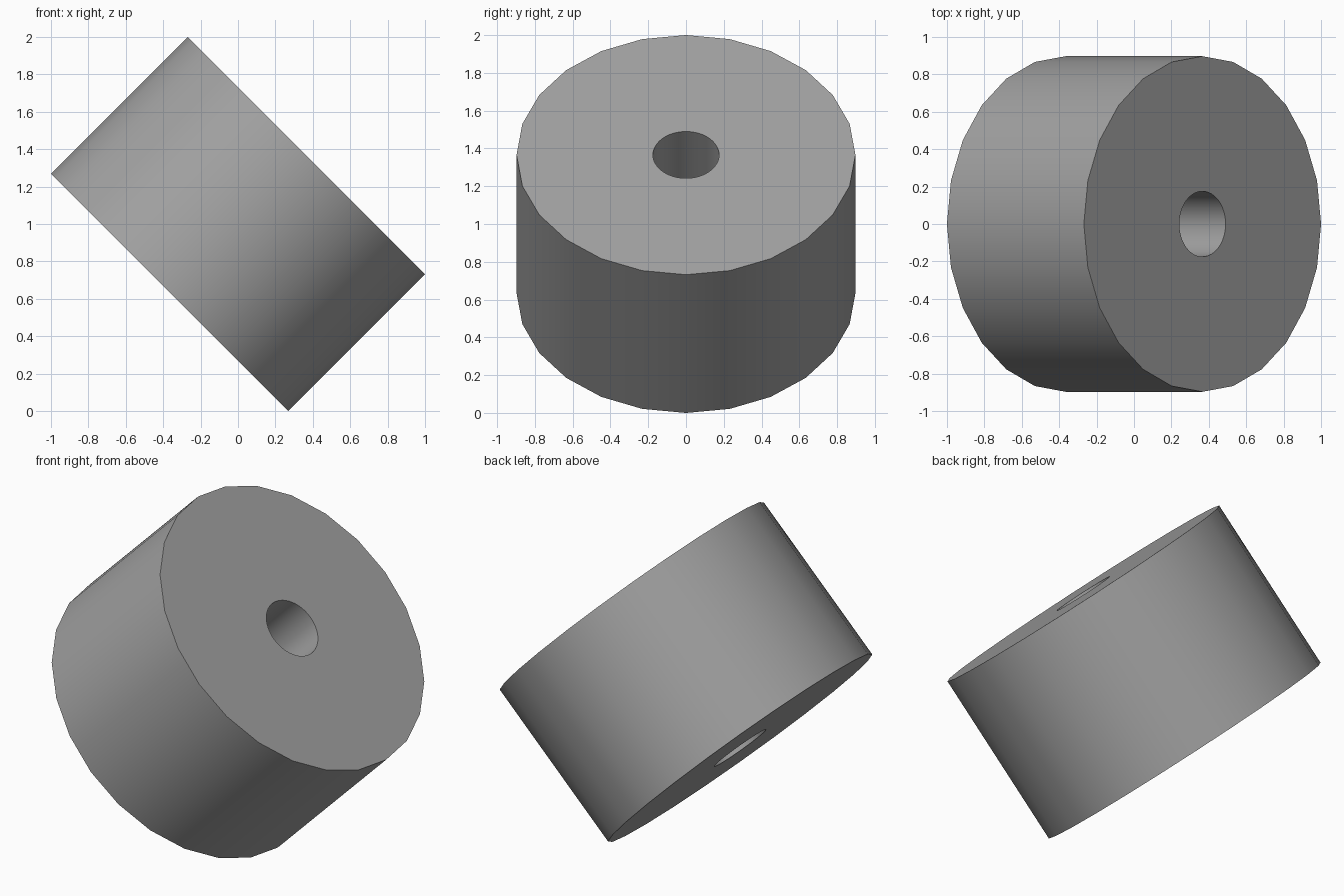
import bpy, bmesh, math
from mathutils import Matrix, Vector

if "Cube" in bpy.data.objects:
    bpy.data.objects.remove(bpy.data.objects["Cube"])

RADIUS, BORE, LENGTH = 0.897, 0.175, 1.035

grey = bpy.data.materials.new("plain grey")
grey.diffuse_color = (0.36, 0.36, 0.36, 1)
grey.use_nodes = True
grey.node_tree.nodes["Principled BSDF"].inputs["Base Color"].default_value = grey.diffuse_color


def ring(bm, radius, sides, z):
    """Closed loop of edges around the axis."""
    verts = [bm.verts.new((radius * math.cos(2 * math.pi * i / sides),
                           radius * math.sin(2 * math.pi * i / sides), z))
             for i in range(sides)]
    return [bm.edges.new((verts[i], verts[(i + 1) % sides])) for i in range(sides)]


bm = bmesh.new()
# flat end face: coarse rim with a fine round bore
edges = ring(bm, RADIUS, 24, -LENGTH / 2) + ring(bm, BORE, 48, -LENGTH / 2)
bmesh.ops.triangle_fill(bm, edges=edges, use_beauty=True, normal=Vector((0, 0, 1)))

# extrude the end face along the axis to make wall, bore and far end
out = bmesh.ops.extrude_face_region(bm, geom=bm.faces[:], use_keep_orig=True)
bmesh.ops.translate(bm, vec=(0, 0, LENGTH),
                    verts=[g for g in out["geom"] if isinstance(g, bmesh.types.BMVert)])
bmesh.ops.recalc_face_normals(bm, faces=bm.faces[:])

# tip the axis halfway between +x and +z, standing on its lower edge
bm.transform(Matrix.Translation((0, 0, 1)) @ Matrix.Rotation(math.radians(45), 4, 'Y'))

mesh = bpy.data.meshes.new("bored_cylinder")
bm.to_mesh(mesh)
bm.free()
mesh.materials.append(grey)
body = bpy.data.objects.new("bored_cylinder", mesh)
bpy.context.collection.objects.link(body)
bpy.context.view_layer.objects.active = body
body.select_set(True)
bpy.ops.object.shade_smooth_by_angle(angle=math.radians(30))
